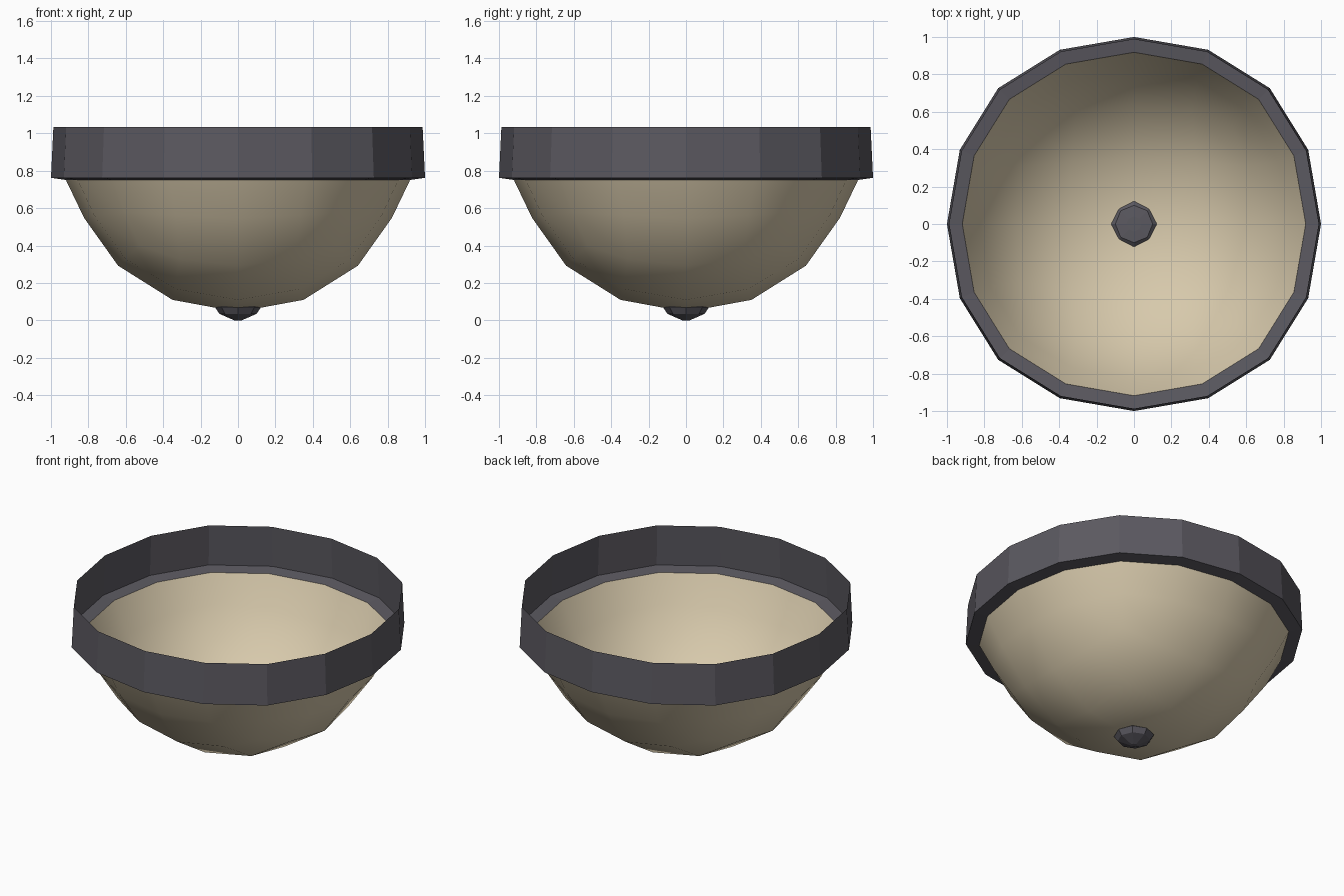
import bpy, bmesh, math

if "Cube" in bpy.data.objects:
    bpy.data.objects.remove(bpy.data.objects["Cube"])


def material(name, rgb):
    m = bpy.data.materials.new(name)
    m.diffuse_color = (*rgb, 1)
    m.use_nodes = True
    m.node_tree.nodes["Principled BSDF"].inputs["Base Color"].default_value = m.diffuse_color
    return m


def mesh_object(name, verts, faces, mat):
    me = bpy.data.meshes.new(name)
    me.from_pydata(verts, [], faces)
    me.materials.append(mat)
    ob = bpy.data.objects.new(name, me)
    bpy.context.collection.objects.link(ob)
    return ob


def loft(rings, cap=False):
    """Join rings of equal point count with quads, optionally closing both ends."""
    n = len(rings[0])
    verts = [p for r in rings for p in r]
    faces = [(k * n + i, k * n + (i + 1) % n, (k + 1) * n + (i + 1) % n, (k + 1) * n + i)
             for k in range(len(rings) - 1) for i in range(n)]
    if cap:
        faces += [tuple(reversed(range(n))), tuple(range((len(rings) - 1) * n, len(verts)))]
    return verts, faces


cream = material("cream glass", (0.68, 0.585, 0.41))
grey = material("dark grey metal", (0.105, 0.10, 0.118))

RIM_R, RIM_Z, BOTTOM_Z = 0.92, 0.75, 0.045

# Bowl: lower half of a rounded cube, tapered into a shallow pointed dish
bpy.ops.mesh.primitive_cube_add(size=2)
bowl = bpy.context.object
bowl.name = "glass_bowl"
mod = bowl.modifiers.new("round", 'SUBSURF')
mod.levels = 2
bpy.ops.object.modifier_apply(modifier=mod.name)
bm = bmesh.new()
bm.from_mesh(bowl.data)
bmesh.ops.delete(bm, geom=[v for v in bm.verts if v.co.z > 1e-4], context='VERTS')
half = max(v.co.x for v in bm.verts)
for v in bm.verts:
    x, y, z = v.co / half
    t = min(1, max(0, -z))
    s = RIM_R * (1 - 0.04 * min(1, t / 0.4))
    v.co = (x * s, y * s, RIM_Z - (RIM_Z - BOTTOM_Z) * t ** 1.35)
rim = sorted(((v.co.x / RIM_R, v.co.y / RIM_R) for v in bm.verts if v.is_boundary),
             key=lambda p: math.atan2(p[1], p[0]))
bm.to_mesh(bowl.data)
bm.free()
bowl.data.materials.clear()
bowl.data.materials.append(cream)
for p in bowl.data.polygons:
    p.use_smooth = True

# Rim band: narrow ledge around the bowl and an upright thin wall
rings = [[(x * r, y * r, z) for x, y in rim]
         for r, z in ((0.918, 0.75), (1.0, 0.762), (0.987, 1.033))]
mesh_object("rim_band", *loft(rings), grey)

# Finial: small eight-sided knob through the bowl's centre
rings = [[(r * math.cos(i * math.pi / 4), r * math.sin(i * math.pi / 4), z) for i in range(8)]
         for r, z in ((0.02, 0.0), (0.1, 0.035), (0.122, 0.068), (0.1, 0.086), (0.04, 0.09))]
mesh_object("bottom_finial", *loft(rings, cap=True), grey)
